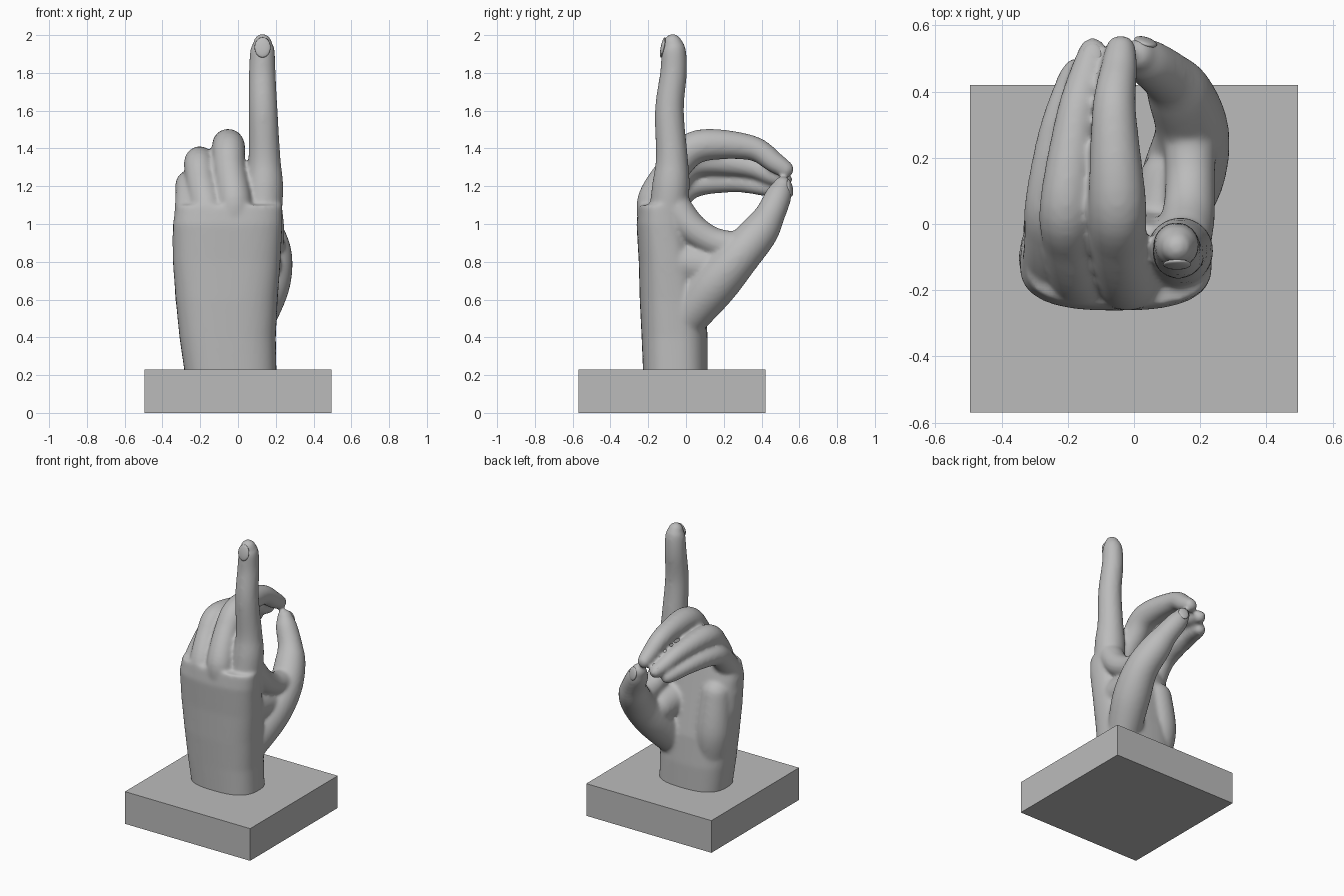
import bpy, bmesh, math
from mathutils import Vector, Matrix

cube = bpy.data.objects.get("Cube")
if cube:
    bpy.data.objects.remove(cube, do_unlink=True)

grey = bpy.data.materials.new("plaster grey")
grey.use_nodes = True
grey.diffuse_color = (0.5, 0.5, 0.5, 1)
grey.node_tree.nodes["Principled BSDF"].inputs["Base Color"].default_value = (0.5, 0.5, 0.5, 1)


def finish(bm, name, smooth=True):
    mesh = bpy.data.meshes.new(name)
    bmesh.ops.recalc_face_normals(bm, faces=bm.faces)
    for face in bm.faces:
        face.smooth = smooth
    bm.to_mesh(mesh)
    bm.free()
    mesh.materials.append(grey)
    obj = bpy.data.objects.new(name, mesh)
    bpy.context.collection.objects.link(obj)
    return obj


def loft(bm, rings):
    """Skin a list of equal point rings and close both ends."""
    rings = [[bm.verts.new(p) for p in ring] for ring in rings]
    for low, high in zip(rings, rings[1:]):
        for i in range(len(low)):
            j = (i + 1) % len(low)
            bm.faces.new((low[i], low[j], high[j], high[i]))
    bm.faces.new(rings[0][::-1])
    bm.faces.new(rings[-1])


def spline(points, steps=6):
    """Smooth path through (x, y, z, radius) points."""
    pts = [Vector(p) for p in points]
    pts = [pts[0]] + pts + [pts[-1]]
    path = []
    for a, b, c, d in zip(pts, pts[1:], pts[2:], pts[3:]):
        for i in range(steps):
            t = i / steps
            path.append(b + 0.5 * t * ((c - a) + t * ((2*a - 5*b + 4*c - d)
                                                      + t * (3*b - a - 3*c + d))))
    return path + [pts[-1]]


def limb(bm, points, sides=24):
    """Round tube of varying radius with domed ends."""
    path = spline(points)
    stations = []
    for i, p in enumerate(path):
        ahead, behind = path[min(i + 1, len(path) - 1)], path[max(i - 1, 0)]
        stations.append((p.xyz, (ahead.xyz - behind.xyz).normalized(), p.w))
    dome = [math.radians(a) for a in (18, 36, 54, 70, 84)]
    (c0, t0, r0), (c1, t1, r1) = stations[0], stations[-1]
    start = [(c0 - t0 * r0 * math.sin(a), t0, r0 * math.cos(a)) for a in reversed(dome)]
    end = [(c1 + t1 * r1 * math.sin(a), t1, r1 * math.cos(a)) for a in dome]
    rings = []
    for centre, tangent, radius in start + stations + end:
        v = tangent.cross(Vector((1, 0, 0))).normalized()
        u = v.cross(tangent)
        angles = [math.tau * k / sides for k in range(sides)]
        rings.append([centre + radius * (u * math.cos(a) + v * math.sin(a)) for a in angles])
    loft(bm, rings)


def palm(bm, sections, sides=40):
    """Loft of rounded-box sections (z, x0, x1, y0, y1)."""
    rings = []
    for z, x0, x1, y0, y1 in sections:
        ring = []
        for i in range(sides):
            a = math.tau * i / sides
            c, s = math.cos(a), math.sin(a)
            x = (x0 + x1) / 2 + (x1 - x0) / 2 * math.copysign(abs(c) ** 0.75, c)
            y = (y0 + y1) / 2 + (y1 - y0) / 2 * math.copysign(abs(s) ** 0.75, s)
            ring.append((x, y, z))
        rings.append(ring)
    loft(bm, rings)


# Square base
bm = bmesh.new()
bmesh.ops.create_cube(bm, size=1, matrix=Matrix.Translation((0, -0.075, 0.115))
                      @ Matrix.Diagonal((0.99, 0.99, 0.23, 1)))
finish(bm, "base", smooth=False)

# Hand: wrist and palm, then digits
bm = bmesh.new()
palm(bm, [(0.16, -0.275, 0.205, -0.225, 0.115), (0.4, -0.31, 0.2, -0.235, 0.115),
          (0.6, -0.33, 0.21, -0.245, 0.1), (0.8, -0.345, 0.225, -0.25, 0.06),
          (1.0, -0.345, 0.235, -0.262, 0.02), (1.1, -0.325, 0.235, -0.25, 0.0)])
digits = {
    "index": [(.13, -.1, 1.02, .1), (.14, -.08, 1.2, .1), (.14, -.075, 1.35, .085),
              (.133, -.088, 1.6, .077), (.128, -.066, 1.8, .071), (.13, -.065, 1.92, .065),
              (.13, -.07, 1.957, .05)],
    "middle": [(-.02, -.14, 1.0, .11), (-.02, -.165, 1.13, .092), (-.045, -.06, 1.3, .085),
               (-.05, .07, 1.413, .087), (-.06, .34, 1.405, .067), (-.045, .47, 1.325, .056),
               (-.04, .525, 1.29, .047)],
    "ring": [(-.16, -.13, .95, .11), (-.165, -.155, 1.08, .092), (-.195, -.06, 1.23, .08),
             (-.205, .06, 1.33, .08), (-.175, .32, 1.31, .062), (-.14, .46, 1.255, .052),
             (-.125, .52, 1.235, .043)],
    "pinky": [(-.25, -.1, .9, .1), (-.25, -.12, 1.03, .09), (-.258, -.03, 1.16, .073),
              (-.262, .07, 1.215, .067), (-.235, .27, 1.222, .055), (-.19, .42, 1.195, .048),
              (-.175, .46, 1.185, .042)],
    "thumb": [(.09, .0, .5, .11), (.15, .15, .68, .125), (.175, .28, .83, .112),
              (.14, .39, .96, .1), (.1, .445, 1.05, .08), (.04, .49, 1.15, .07),
              (.015, .51, 1.2, .052)],
}
for points in digits.values():
    limb(bm, points)
# Web between thumb and index, thumb muscle, heel of the hand
limb(bm, [(.15, -.05, 1.08, .085), (.165, .03, .98, .08), (.17, .14, .91, .075),
          (.17, .26, .88, .08)])
limb(bm, [(.1, -.03, .8, .12), (.12, .12, .78, .11)])
limb(bm, [(-.2, -.02, .48, .11), (-.215, -.01, .65, .12), (-.22, -.03, .9, .1)])
hand = finish(bm, "hand")
remesh = hand.modifiers.new("fuse", "REMESH")
remesh.mode = "VOXEL"
remesh.voxel_size = 0.011
remesh.use_smooth_shade = True
soften = hand.modifiers.new("soften", "SMOOTH")
soften.factor = 0.5
soften.iterations = 12

# Fingernails: thin ovals sunk into the tips, facing the given way
nails = {
    "index": ((.13, -.122, 1.935), (0, -1, .2), .05),
    "middle": ((-.042, .515, 1.333), (0, .5, 1), .04),
    "ring": ((-.125, .51, 1.272), (0, .4, 1), .037),
    "pinky": ((-.178, .45, 1.222), (0, .3, 1), .032),
    "thumb": ((.035, .55, 1.19), (.3, 1, .2), .042),
}
for name, (place, facing, size) in nails.items():
    bm = bmesh.new()
    turn = Vector(facing).to_track_quat("Z", "Y").to_matrix().to_4x4()
    bmesh.ops.create_uvsphere(bm, u_segments=24, v_segments=12, radius=1,
                              matrix=Matrix.Translation(place) @ turn
                              @ Matrix.Diagonal((size * .85, size * 1.1, .012, 1)))
    finish(bm, name + "_nail")
